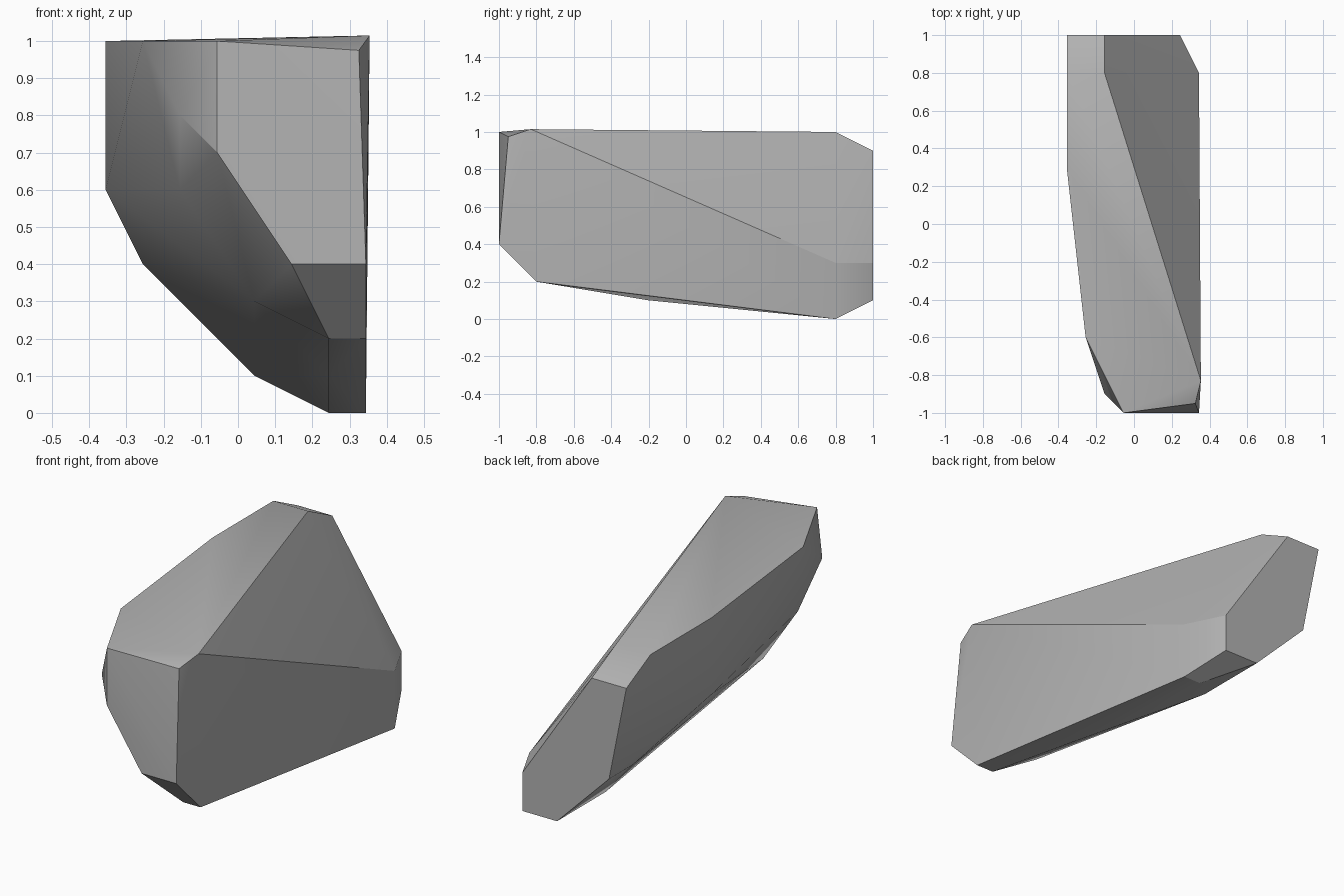
import bpy
import bmesh
import math
from mathutils import Vector

# Remove the default object
default_cube = bpy.data.objects.get("Cube")
if default_cube:
    bpy.data.objects.remove(default_cube, do_unlink=True)


def make_material(name, colour):
    """One flat, matte colour."""
    material = bpy.data.materials.new(name)
    material.use_nodes = True
    shader = material.node_tree.nodes["Principled BSDF"]
    material.diffuse_color = colour
    shader.inputs["Base Color"].default_value = colour
    shader.inputs["Roughness"].default_value = 0.9
    return material


def build_rock(name, corner_groups, offset, material):
    """Wrap a tight faceted skin around the corner points."""
    bm = bmesh.new()
    for group in corner_groups:
        for corner in group:
            bm.verts.new(Vector(corner) / 10 + offset)
    hull = bmesh.ops.convex_hull(bm, input=bm.verts[:])
    unused = [v for v in hull["geom_interior"] if isinstance(v, bmesh.types.BMVert)]
    bmesh.ops.delete(bm, geom=unused, context="VERTS")

    # Merge coplanar triangles into broad facets
    bmesh.ops.dissolve_limit(bm, angle_limit=math.radians(0.5),
                             verts=bm.verts[:], edges=bm.edges[:])
    bmesh.ops.recalc_face_normals(bm, faces=bm.faces[:])

    mesh = bpy.data.meshes.new(name)
    bm.to_mesh(mesh)
    bm.free()
    mesh.materials.append(material)
    rock = bpy.data.objects.new(name, mesh)
    bpy.context.collection.objects.link(rock)

    # Soften shallow creases and keep the strong ones
    bpy.ops.object.select_all(action="DESELECT")
    rock.select_set(True)
    bpy.context.view_layer.objects.active = rock
    bpy.ops.object.shade_smooth_by_angle(angle=math.radians(30))
    return rock


# Rock corners, in tenths of a unit
back_face = [(-3, 10, 9), (-1, 10, 9), (3, 10, 3), (3, 10, 1), (1, 10, 1), (-2, 10, 4)]
back_bevel = [(-3, 8, 10), (-1, 8, 10), (4, 8, 3), (4, 8, 0), (3, 8, 0), (-2, 8, 4)]
middle = [(-3, 3, 10), (-3, 3, 6), (1, 6, 1), (3, -2, 1)]
front_bevel = [(-2, -6, 10), (-1, -9, 8), (-1, -7, 6), (1, -7, 3), (3, -8, 2), (4, -8, 2)]
front_face = [(0, -10, 10), (0, -10, 7), (2, -10, 4), (4, -10, 4)]
peak = [(4.1, -8.3, 10.15), (3.81, -9.5, 9.75)]

stone_grey = make_material("stone_grey", (0.45, 0.45, 0.45, 1.0))
build_rock("rock", [back_face, back_bevel, middle, front_bevel, front_face, peak],
           Vector((-0.056, 0, 0)), stone_grey)
